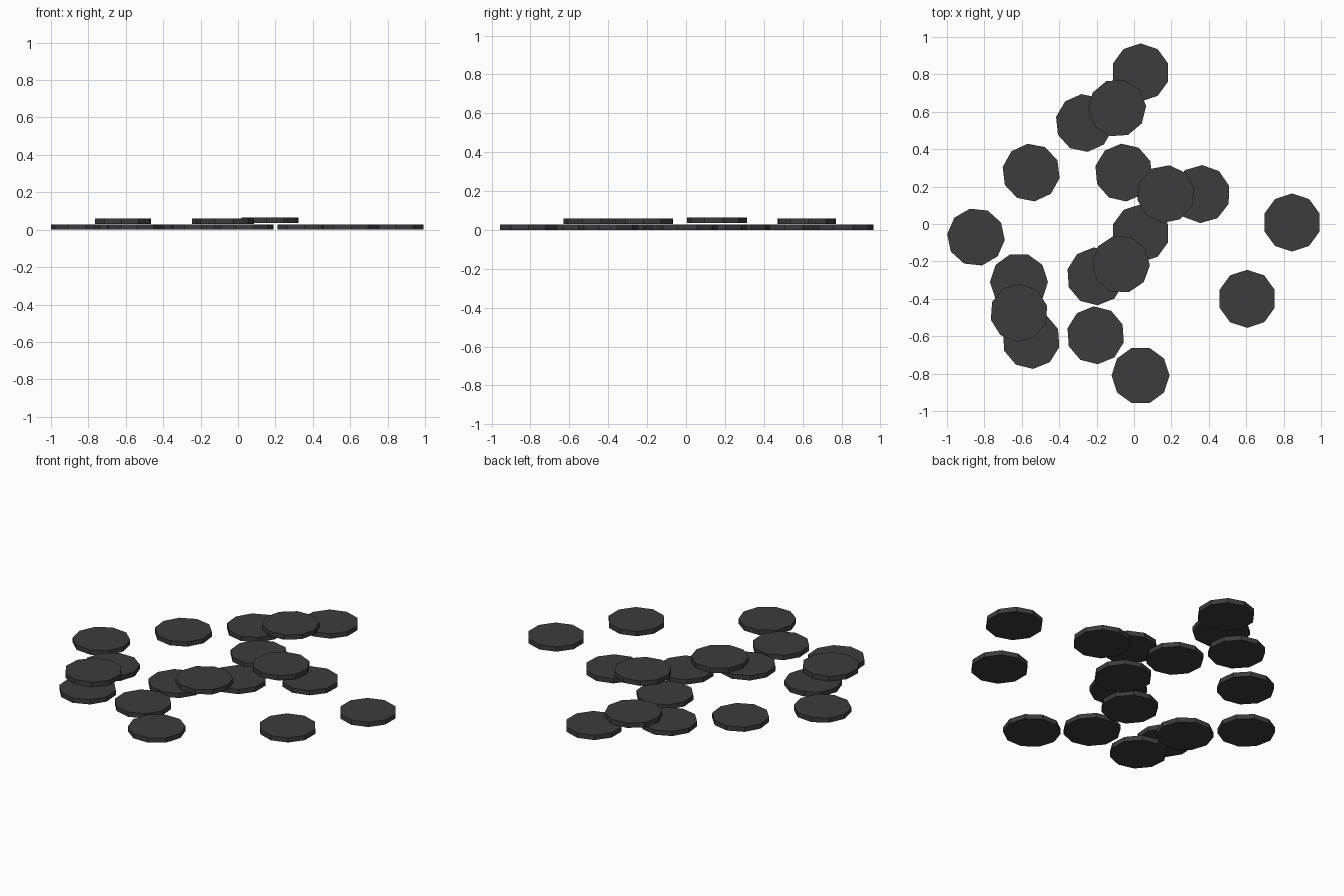
import bpy
import math

cube = bpy.data.objects.get("Cube")
if cube:
    bpy.data.objects.remove(cube, do_unlink=True)

RADIUS, THICK, SIDES = 0.155, 0.028, 10

# Single dark rubber colour
mat = bpy.data.materials.new("charcoal_grey")
mat.use_nodes = True
colour = (0.045, 0.045, 0.045, 1)
mat.diffuse_color = colour
bsdf = mat.node_tree.nodes["Principled BSDF"]
bsdf.inputs["Base Color"].default_value = colour
bsdf.inputs["Roughness"].default_value = 0.9


def disc(name, x, y, corner, base=0.0):
    """Ten-sided flat disc; corner is the angle of one corner in degrees."""
    bpy.ops.mesh.primitive_cylinder_add(
        vertices=SIDES, radius=RADIUS, depth=THICK,
        location=(x, y, base + THICK / 2),
        rotation=(0, 0, math.radians(corner - 90)))
    obj = bpy.context.object
    obj.name = name
    obj.data.materials.append(mat)


# Discs lying on the ground: x, y, corner angle
ground = [
    (0.035, 0.81, 90), (-0.265, 0.54, 96), (-0.55, 0.275, 97),
    (-0.055, 0.275, 95), (0.36, 0.16, 88), (0.845, 0.008, 90),
    (0.035, -0.05, 90), (-0.845, -0.07, -6), (-0.205, -0.28, 94),
    (-0.615, -0.31, 0), (-0.55, -0.62, 94), (-0.205, -0.595, 94),
    (0.605, -0.40, 90), (0.035, -0.81, 0),
]
for i, (x, y, corner) in enumerate(ground, 1):
    disc(f"ground_disc_{i}", x, y, corner)

# Discs resting on top of others: x, y, corner angle, base height
stacked = [
    (-0.09, 0.62, 4, 0.031), (0.17, 0.16, 83, 0.036),
    (-0.07, -0.215, -2, 0.031), (-0.615, -0.475, 86, 0.031),
]
for i, (x, y, corner, base) in enumerate(stacked, 1):
    disc(f"stacked_disc_{i}", x, y, corner, base)
